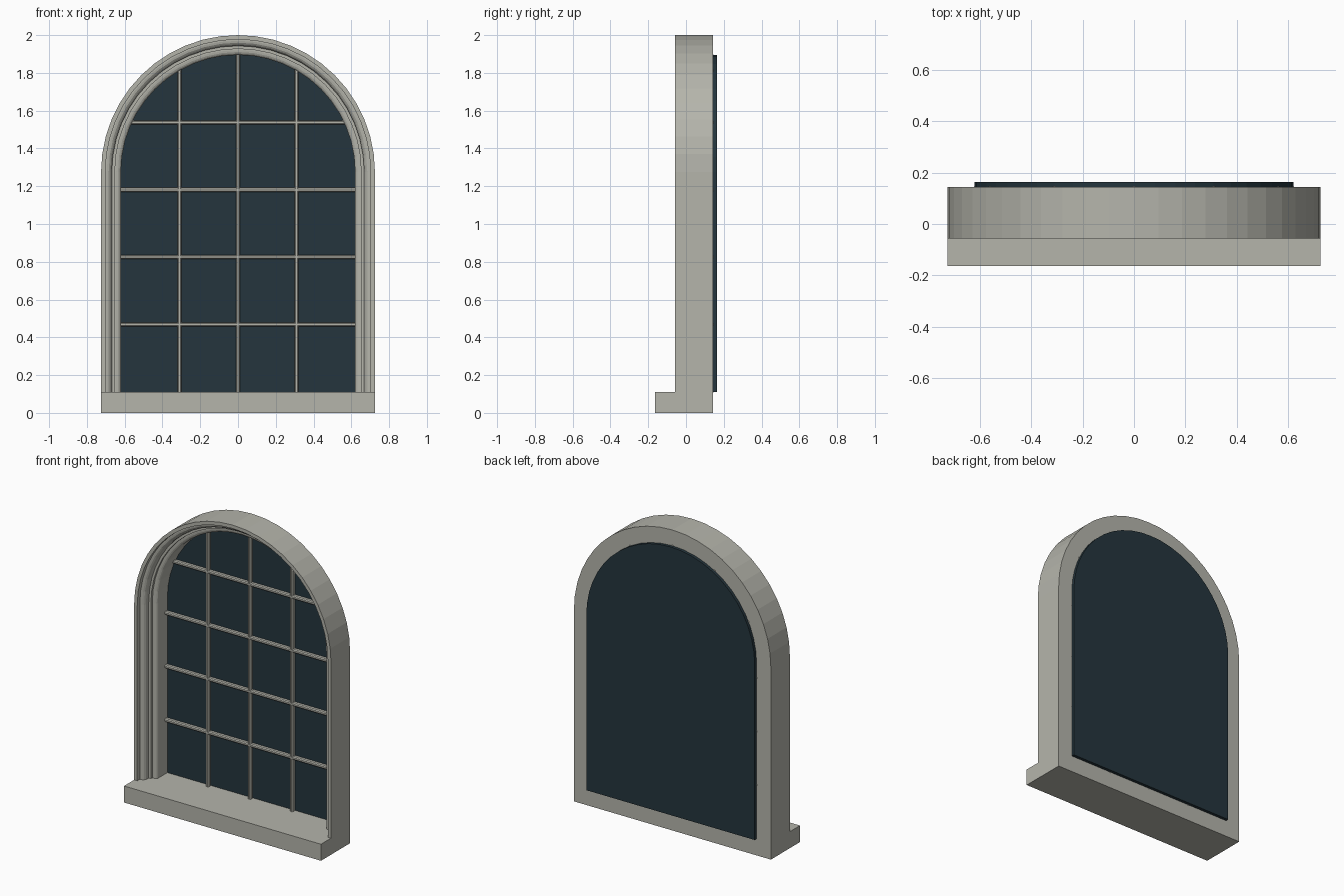
import bpy, bmesh
from math import sin, cos, pi, sqrt

if "Cube" in bpy.data.objects:
    bpy.data.objects.remove(bpy.data.objects["Cube"])

SPRING, SILL_TOP, R_OUT, R_IN = 1.275, 0.11, 0.725, 0.62
BACK, SEGS = 0.143, 24


def material(name, color):
    m = bpy.data.materials.new(name)
    m.diffuse_color = (*color, 1)
    m.use_nodes = True
    m.node_tree.nodes["Principled BSDF"].inputs["Base Color"].default_value = m.diffuse_color
    return m


stone = material("stone", (0.46, 0.46, 0.41))
dark_glass = material("dark_glass", (0.018, 0.036, 0.047))


def finish(name, bm, mat):
    bmesh.ops.recalc_face_normals(bm, faces=bm.faces)
    me = bpy.data.meshes.new(name)
    bm.to_mesh(me)
    bm.free()
    me.materials.append(mat)
    ob = bpy.data.objects.new(name, me)
    bpy.context.collection.objects.link(ob)
    return ob


def arch(r):
    """Arch outline of radius r: right foot, half circle, left foot."""
    arc = [(r * cos(pi * i / SEGS), SPRING + r * sin(pi * i / SEGS)) for i in range(SEGS + 1)]
    return [(r, SILL_TOP)] + arc + [(-r, SILL_TOP)]


def box(name, x, y, z, mat):
    bm = bmesh.new()
    bmesh.ops.create_cube(bm, size=1)
    for v in bm.verts:
        v.co = [a[0] if c < 0 else a[1] for a, c in zip((x, y, z), v.co)]
    return finish(name, bm, mat)


def quarter_round(r, y, dr, dy, n=4):
    """Convex bead stepping inward by dr and back by dy."""
    return [(r - dr * sin(pi / 2 * i / n), y + dy * (1 - cos(pi / 2 * i / n))) for i in range(n + 1)]


# moulded surround: stepped profile (radius, depth) swept along the arch
profile = [(R_OUT, BACK), (R_OUT, -0.057), (0.702, -0.057), (0.702, -0.03)]
profile += quarter_round(0.695, -0.03, 0.027, 0.03)
profile += [(0.668, 0.015), (0.652, 0.015), (0.652, 0.03)]
profile += quarter_round(0.645, 0.03, R_IN and 0.025, 0.018)
profile += [(R_IN, BACK)]
bm = bmesh.new()
rows = [[bm.verts.new((x, y, z)) for x, z in arch(r)] for r, y in profile]
for a, b in zip(rows, rows[1:] + rows[:1]):
    for i in range(len(a) - 1):
        bm.faces.new((a[i], a[i + 1], b[i + 1], b[i]))
for end in (0, -1):
    bm.faces.new([row[end] for row in rows])
finish("arched_surround", bm, stone)

# sill
box("sill", (-R_OUT, R_OUT), (-0.163, BACK), (0, SILL_TOP), stone)

# glass pane
bm = bmesh.new()
pane = bm.faces.new([bm.verts.new((x, BACK, z)) for x, z in arch(R_IN)])
ext = bmesh.ops.extrude_face_region(bm, geom=[pane], use_keep_orig=True)
for v in ext["geom"]:
    if isinstance(v, bmesh.types.BMVert):
        v.co.y = 0.163
finish("glass", bm, dark_glass)


# glazing bars, chamfered
def bar(name, x, z):
    ob = box(name, x, (0.115, BACK + 0.002), z, stone)
    mod = ob.modifiers.new("chamfer", "BEVEL")
    mod.width, mod.segments = 0.006, 1


W = 0.011
for i, x in enumerate((-0.31, 0, 0.31)):
    top = SPRING + sqrt(R_IN ** 2 - x ** 2)
    bar(f"vertical_bar_{i + 1}", (x - W, x + W), (SILL_TOP - 0.008, top + 0.008))
for i, z in enumerate((0.468, 0.825, 1.181, 1.538)):
    half = sqrt(R_IN ** 2 - max(0, z - SPRING) ** 2) + 0.008
    bar(f"horizontal_bar_{i + 1}", (-half, half), (z - W, z + W))
